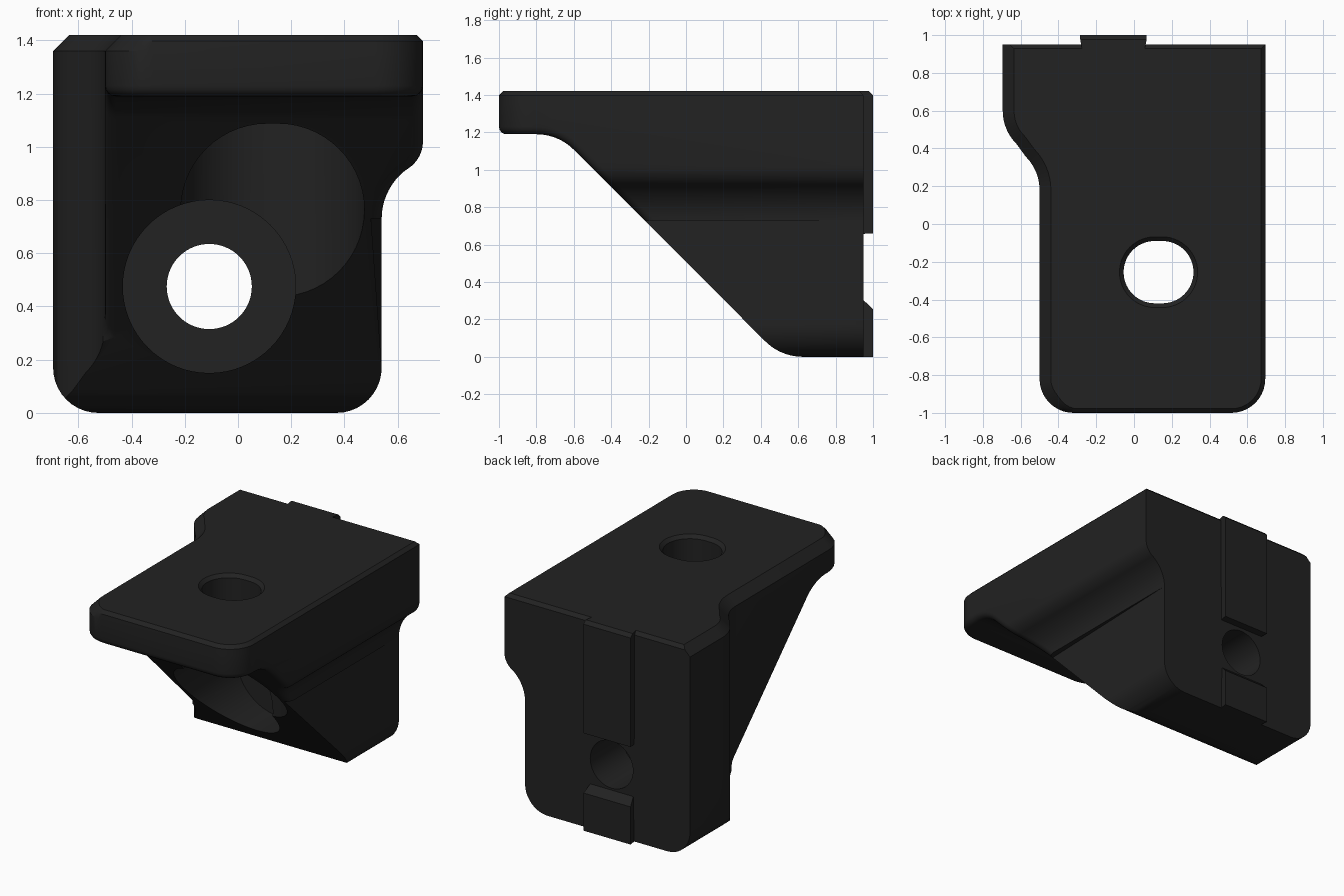
import bpy, bmesh, math
from mathutils import Vector, Matrix

if "Cube" in bpy.data.objects:
    bpy.data.objects.remove(bpy.data.objects["Cube"])

mat = bpy.data.materials.new("matte black plastic")
mat.diffuse_color = (0.016, 0.016, 0.016, 1)
mat.use_nodes = True
mat.node_tree.nodes["Principled BSDF"].inputs["Base Color"].default_value = mat.diffuse_color


def arc(cx, cy, r, a0, a1, n=10):
    return [(cx + r * math.cos(math.radians(a0 + (a1 - a0) * i / n)),
             cy + r * math.sin(math.radians(a0 + (a1 - a0) * i / n))) for i in range(n + 1)]


def loft(name, rings):
    """Closed solid from equal-length rings of 3D points."""
    bm = bmesh.new()
    vs = [[bm.verts.new(p) for p in ring] for ring in rings]
    n = len(vs[0])
    for a, b in zip(vs, vs[1:]):
        for i in range(n):
            bm.faces.new((a[i], a[(i + 1) % n], b[(i + 1) % n], b[i]))
    bm.faces.new(vs[0][::-1])
    bm.faces.new(vs[-1])
    bmesh.ops.recalc_face_normals(bm, faces=bm.faces)
    me = bpy.data.meshes.new(name)
    bm.to_mesh(me)
    bm.free()
    ob = bpy.data.objects.new(name, me)
    bpy.context.collection.objects.link(ob)
    me.materials.append(mat)
    return ob


def boolean(ob, other, op):
    m = ob.modifiers.new(op, 'BOOLEAN')
    m.object, m.operation, m.solver = other, op, 'EXACT'
    bpy.context.view_layer.objects.active = ob
    bpy.ops.object.modifier_apply(modifier=m.name)
    bpy.data.objects.remove(other)


def inset(pts, amount):
    """Inset a counter-clockwise outline; amount(normal) gives the distance per edge."""
    out, n = [], len(pts)
    for i in range(n):
        p0, p, p1 = (Vector(pts[(i + k) % n]) for k in (-1, 0, 1))
        e0, e1 = (p - p0).normalized(), (p1 - p).normalized()
        n0, n1 = Vector((e0.y, -e0.x)), Vector((e1.y, -e1.x))
        d0, d1 = amount(n0), amount(n1)
        if n0.dot(n1) < 0.85:
            v = Matrix((n0, n1)).inverted() @ Vector((-d0, -d1))
        else:
            v = -(n0 + n1).normalized() * (d0 + d1) / 2
        out.append(tuple(p + v))
    return out


# Plan outline with the stepped left side; wide chamfer on the left, narrow elsewhere
TOP = 1.42
plan = ([(0.695, 0.95), (-0.695, 0.95)] + arc(-0.445, 0.6, 0.25, 180, 225)
        + arc(-0.75, 0.18, 0.25, 45, 0) + arc(-0.32, -0.82, 0.18, 180, 270)
        + arc(0.515, -0.82, 0.18, 270, 360))


def ring(z):
    return [(x, y, z) for x, y in inset(plan, lambda nv: max(
        0, 0.022 + 0.038 * min(1, max(0, -1.4 * nv.x)) - (TOP - z)))]


body = loft("bracket_body", [ring(z) for z in (-0.2, 1.36, 1.398, TOP)])

# Front profile: rounded bottom corners and the stepped right side
front = (arc(-0.525, 0.17, 0.17, 180, 270) + arc(0.37, 0.17, 0.17, 270, 360)
         + arc(0.77, 0.73, 0.23, 180, 125) + arc(0.575, 1.02, 0.12, -55, 0)
         + [(0.9, 1.02), (0.9, 1.7), (-0.9, 1.7), (-0.9, 0.17)])
boolean(body, loft("front_profile", [[(x, y, z) for x, z in front] for y in (-1.5, 1.5)]), 'INTERSECT')

# Side profile: flat shelf running into the 45 degree brace
side = ([(-1.3, 1.19)] + arc(-0.8, 0.907, 0.283, 90, 45) + arc(0.624, 0.283, 0.283, 225, 270)
        + [(0.63, -0.3), (1.3, -0.3), (1.3, 1.7), (-1.3, 1.7)])
boolean(body, loft("side_profile", [[(x, y, z) for y, z in side] for x in (-1.2, 1.2)]), 'INTERSECT')

# Soft fillet along the underside edges of the shelf and brace
bm = bmesh.new()
bm.from_mesh(body.data)
bmesh.ops.remove_doubles(bm, verts=bm.verts, dist=0.0005)


def under(f):
    return abs(f.normal.x) < 0.01 and f.normal.z < -0.3


edges = [e for e in bm.edges if len(e.link_faces) == 2
         and min(v.co.z for v in e.verts) > 0.25
         and under(e.link_faces[0]) != under(e.link_faces[1])]
bmesh.ops.bevel(bm, geom=edges, offset=0.04, segments=4, profile=0.5, affect='EDGES')
bm.to_mesh(body.data)
bm.free()

# Raised locating key on the back, split around the bolt hole
for name, prof in (
        ("lower_key", [(0.9, 0), (1, 0), (1, 0.255), (0.95, 0.302), (0.9, 0.302)]),
        ("upper_key", [(0.9, 0.655), (1, 0.66), (1, 1.398), (0.978, TOP), (0.9, TOP)])):
    key = loft(name, [[(x + s * 0.015 * (y > 0.96), y, z) for y, z in prof]
                      for x, s in ((-0.27, -1), (0.052, 1))])
    boolean(body, key, 'UNION')


# Bolt hole and its counterbore, front to back
def bore(name, r, y0, y1):
    boolean(body, loft(name, [[(x, y, z) for x, z in arc(-0.108, 0.475, r, 0, 360, 64)[:-1]]
                              for y in (y0, y1)]), 'DIFFERENCE')


bore("bolt_hole", 0.16, -1.5, 1.5)
bore("bolt_counterbore", 0.325, -1.5, 0.6)


# Slotted vertical hole, its top chamfer and the recess below
def slot(name, levels):
    rings = []
    for r, z in levels:
        pts = arc(0.15, -0.255, r, -90, 90, 28) + arc(0.11, -0.255, r, 90, 270, 28)
        rings.append([(x, y, z) for x, y in pts])
    boolean(body, loft(name, rings), 'DIFFERENCE')


slot("slot_hole", [(0.165, 0.9), (0.165, TOP - 0.022), (0.187, TOP), (0.187, 1.6)])
slot("slot_recess", [(0.325, -0.5), (0.325, 1.13)])

bpy.ops.object.select_all(action='DESELECT')
body.select_set(True)
bpy.context.view_layer.objects.active = body
bpy.ops.object.shade_smooth_by_angle(angle=math.radians(28))
